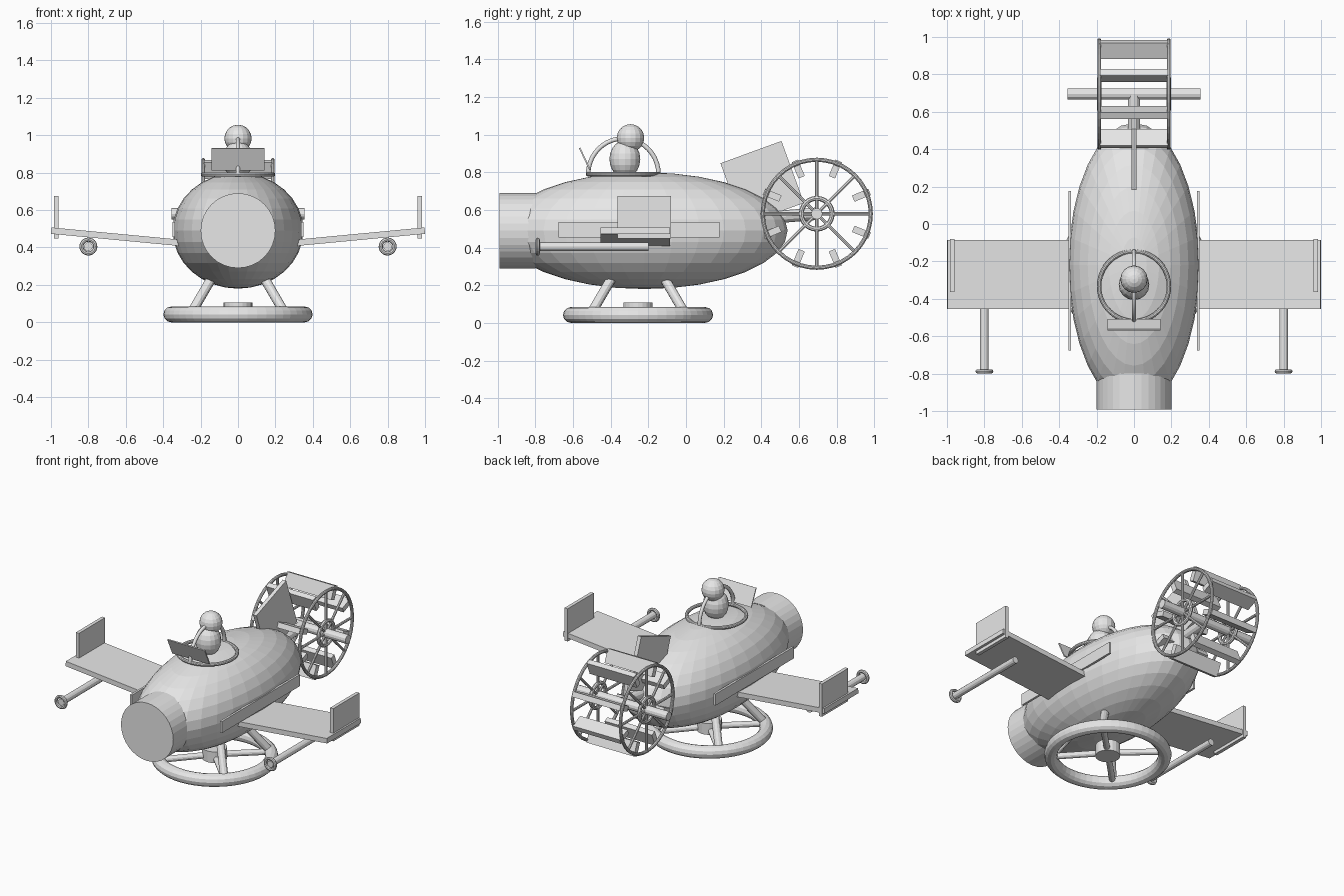
import bpy
from math import sin, cos, pi, radians
from mathutils import Vector

old = bpy.data.objects.get("Cube")
if old:
    bpy.data.objects.remove(old)

grey = bpy.data.materials.new("plain_grey")
grey.use_nodes = True
grey.diffuse_color = (0.8, 0.8, 0.8, 1)
grey.node_tree.nodes["Principled BSDF"].inputs["Base Color"].default_value = (0.8, 0.8, 0.8, 1)


def finish(name):
    ob = bpy.context.object
    ob.name = name
    ob.data.materials.clear()
    ob.data.materials.append(grey)
    return ob


def box(name, loc, size, rot=(0, 0, 0)):
    bpy.ops.mesh.primitive_cube_add(size=1, location=loc, rotation=rot)
    bpy.context.object.scale = size
    return finish(name)


def ball(name, loc, scale, segments=16, rings=10):
    bpy.ops.mesh.primitive_uv_sphere_add(segments=segments, ring_count=rings, location=loc)
    bpy.context.object.scale = scale
    return finish(name)


def ring(name, loc, major, minor, rot=(0, 0, 0), segments=40, sides=10):
    bpy.ops.mesh.primitive_torus_add(location=loc, rotation=rot, major_radius=major,
                                     minor_radius=minor, major_segments=segments,
                                     minor_segments=sides)
    return finish(name)


def rod(name, start, end, radius, sides=12):
    a, b = Vector(start), Vector(end)
    bpy.ops.mesh.primitive_cylinder_add(vertices=sides, radius=radius, depth=(b - a).length,
                                        location=(a + b) / 2)
    bpy.context.object.rotation_euler = (b - a).to_track_quat('Z', 'Y').to_euler()
    return finish(name)


# Hull and blunt nose
ball("hull", (0, -0.22, 0.49), (0.35, 0.76, 0.31), 32, 16)
rod("nose", (0, -0.992, 0.49), (0, -0.8, 0.49), 0.2, 32)

# Cockpit: rim, roll bar, windscreen and pilot
RIM_Y, RIM_Z = -0.333, 0.79
ring("cockpit_rim", (0, RIM_Y, RIM_Z), 0.187, 0.012)
curve = bpy.data.curves.new("roll_bar", 'CURVE')
curve.dimensions = '3D'
curve.bevel_depth = 0.012
curve.bevel_resolution = 2
spline = curve.splines.new('POLY')
STEPS = 20
spline.points.add(STEPS)
for i, p in enumerate(spline.points):
    a = pi * i / STEPS
    p.co = (0, RIM_Y + 0.187 * cos(a), RIM_Z + 0.19 * sin(a), 1)
curve.materials.append(grey)
bpy.context.collection.objects.link(bpy.data.objects.new("roll_bar", curve))
box("windscreen", (0, -0.538, 0.872), (0.285, 0.008, 0.127), (radians(25), 0, 0))
ball("pilot_body", (0, -0.325, 0.87), (0.082, 0.082, 0.1))
ball("pilot_head", (0, -0.295, 0.983), (0.073, 0.073, 0.073))

# Tail fin
box("tail_fin", (0, 0.405, 0.743), (0.026, 0.345, 0.35), (radians(20), 0, 0))

# Wings, end plates, side strips and wing barrels
for side, s in (("left", 1), ("right", -1)):
    box(side + "_wing", (s * 0.65, -0.27, 0.457), (0.7, 0.37, 0.034), (0, -s * radians(5.4), 0))
    box(side + "_end_plate", (s * 0.972, -0.222, 0.562), (0.024, 0.285, 0.226))
    box(side + "_side_strip", (s * 0.343, -0.25, 0.495), (0.015, 0.855, 0.08))
    rod(side + "_barrel", (s * 0.8, -0.79, 0.405), (s * 0.8, -0.2, 0.405), 0.023)
    ring(side + "_muzzle", (s * 0.8, -0.788, 0.405), 0.037, 0.011, (pi / 2, 0, 0), 24, 8)

# Paddle wheel
WY, WZ = 0.695, 0.58


def polar(x, radius, angle):
    return (x, WY + radius * cos(angle), WZ + radius * sin(angle))


rod("wheel_axle", (-0.355, WY, WZ), (0.355, WY, WZ), 0.03)
rod("wheel_mount", (0, 0.45, 0.56), (0, WY, WZ), 0.033)
for side, s in (("left", 1), ("right", -1)):
    x = s * 0.186
    ring(side + "_wheel_rim", (x, WY, WZ), 0.287, 0.011, (0, pi / 2, 0))
    ring(side + "_wheel_hub", (x, WY, WZ), 0.082, 0.013, (0, pi / 2, 0), 24, 8)
    for i in range(8):
        rod(side + "_wheel_spoke", (x, WY, WZ), polar(x, 0.287, i * pi / 4), 0.009, 8)
for i in range(8):
    a = (i + 0.5) * pi / 4
    box("paddle", polar(0, 0.257, a), (0.362, 0.094, 0.036), (a, 0, 0))

# Landing ring with hub, flat spokes and slanted legs
LY = -0.255
ring("landing_ring", (0, LY, 0.042), 0.357, 0.042, segments=48, sides=12)
rod("landing_hub", (0, LY, 0.03), (0, LY, 0.107), 0.078, 20)
for sx in (-1, 1):
    for sy in (-1, 1):
        foot = (sx * 0.252, LY + sy * 0.252, 0.045)
        rod("landing_spoke", (0, LY, 0.055), foot, 0.02)
        rod("landing_leg", foot, (sx * 0.115, LY + sy * 0.115, 0.28), 0.026)
